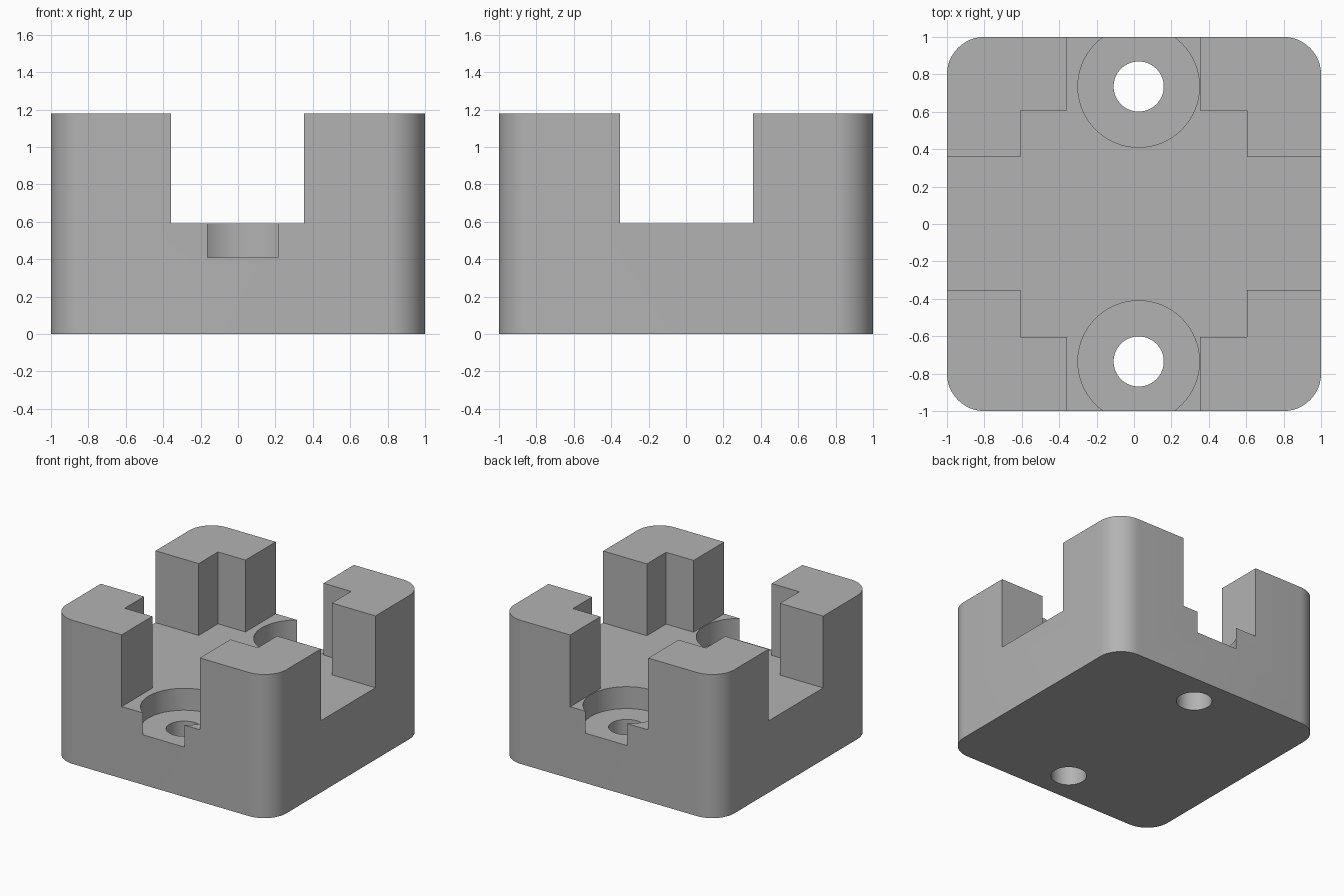
import bpy
import bmesh
import math

default = bpy.data.objects.get("Cube")
if default:
    bpy.data.objects.remove(default, do_unlink=True)

HEIGHT, FLOOR, POCKET = 1.18, 0.59, 0.41
TOP = HEIGHT + 0.2
BOLT_X, BOLT_Y = 0.025, 0.735

grey = bpy.data.materials.new("plain grey")
grey.use_nodes = True
colour = (0.45, 0.45, 0.45, 1)
grey.diffuse_color = colour
grey.node_tree.nodes["Principled BSDF"].inputs["Base Color"].default_value = colour


def finish(name, bm):
    mesh = bpy.data.meshes.new(name)
    bm.to_mesh(mesh)
    bm.free()
    mesh.materials.append(grey)
    obj = bpy.data.objects.new(name, mesh)
    bpy.context.collection.objects.link(obj)
    return obj


def box(name, x, y, z, corner=0):
    """Box between the given limits, with optional rounded upright edges."""
    bm = bmesh.new()
    bmesh.ops.create_cube(bm, size=1)
    for v in bm.verts:
        v.co = [lim[0] if c < 0 else lim[1] for c, lim in zip(v.co, (x, y, z))]
    if corner:
        upright = [e for e in bm.edges if abs(e.verts[0].co.z - e.verts[1].co.z) > 0.01]
        bmesh.ops.bevel(bm, geom=upright, offset=corner, segments=12,
                        profile=0.5, affect="EDGES")
    return finish(name, bm)


def cylinder(name, x, y, radius, z):
    bm = bmesh.new()
    bmesh.ops.create_cone(bm, cap_ends=True, segments=64, radius1=radius,
                          radius2=radius, depth=z[1] - z[0])
    bmesh.ops.translate(bm, verts=bm.verts, vec=(x, y, (z[0] + z[1]) / 2))
    return finish(name, bm)


# Rounded block
block = box("notched_block", (-1, 1), (-1, 1), (0, HEIGHT), corner=0.2)

# Crossing slots and the central square recess
cutters = [
    box("slot_front_back", (-0.357, 0.353), (-1.2, 1.2), (FLOOR, TOP)),
    box("slot_left_right", (-1.2, 1.2), (-0.353, 0.357), (FLOOR, TOP)),
    box("central_recess", (-0.607, 0.603), (-0.603, 0.607), (FLOOR, TOP)),
]

# Bolt holes with wide counterbores
for side, end in ((-1, "front"), (1, "back")):
    y = side * BOLT_Y
    cutters.append(cylinder(end + "_counterbore", BOLT_X, y, 0.325, (POCKET, FLOOR + 0.1)))
    cutters.append(cylinder(end + "_bolt_hole", BOLT_X, y, 0.134, (-0.2, TOP)))

bpy.ops.object.select_all(action="DESELECT")
block.select_set(True)
bpy.context.view_layer.objects.active = block
for cutter in cutters:
    cut = block.modifiers.new(cutter.name, "BOOLEAN")
    cut.operation = "DIFFERENCE"
    cut.solver = "EXACT"
    cut.object = cutter
    bpy.ops.object.modifier_apply(modifier=cut.name)
    bpy.data.objects.remove(cutter, do_unlink=True)

bpy.ops.object.shade_smooth_by_angle(angle=math.radians(30))
